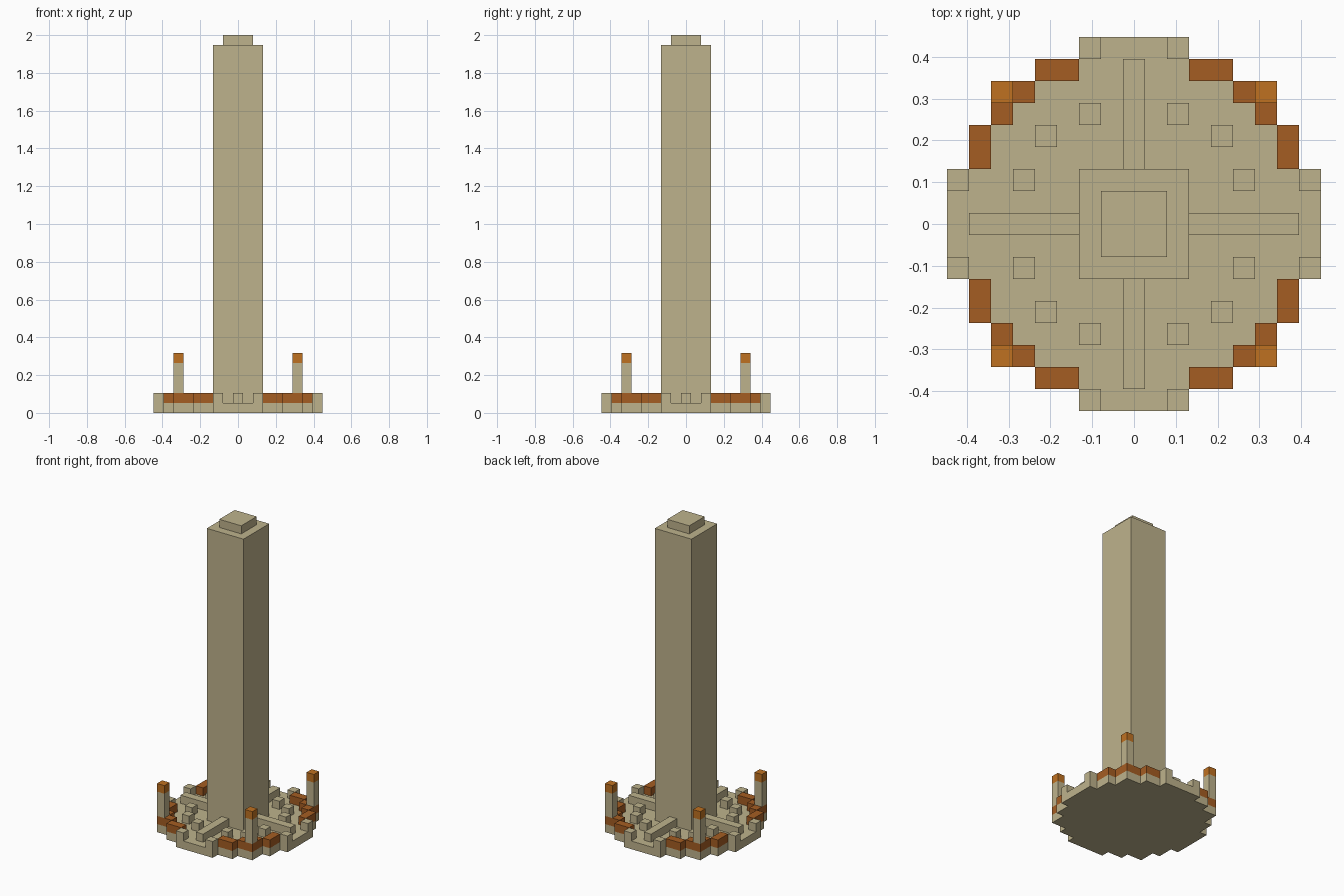
import bpy
import bmesh

U = 2 / 38  # one block
cube = bpy.data.objects.get("Cube")
if cube:
    bpy.data.objects.remove(cube)


def material(name, srgb):
    col = [((c + 0.055) / 1.055) ** 2.4 for c in srgb] + [1.0]
    m = bpy.data.materials.new(name)
    m.use_nodes = True
    m.diffuse_color = col
    m.node_tree.nodes["Principled BSDF"].inputs["Base Color"].default_value = col
    return m


SAND = material("sandstone", (0.745, 0.70, 0.55))
CLAY = material("brown clay", (0.645, 0.365, 0.135))
ORANGE = material("orange cap", (0.75, 0.445, 0.13))


def quarter_turn(x, y, n):
    for _ in range(n):
        x, y = -y, x
    return x, y


def prism(name, outline, z0, z1, mat):
    """Extrude an outline given in blocks between two heights in blocks."""
    bm = bmesh.new()
    face = bm.faces.new([bm.verts.new((x * U, y * U, z0 * U)) for x, y in outline])
    new = bmesh.ops.extrude_face_region(bm, geom=[face])["geom"]
    top = [v for v in new if isinstance(v, bmesh.types.BMVert)]
    bmesh.ops.translate(bm, verts=top, vec=(0, 0, (z1 - z0) * U))
    bmesh.ops.recalc_face_normals(bm, faces=bm.faces)
    mesh = bpy.data.meshes.new(name)
    bm.to_mesh(mesh)
    bm.free()
    mesh.materials.append(mat)
    obj = bpy.data.objects.new(name, mesh)
    bpy.context.scene.collection.objects.link(obj)
    return obj


def block(x0, x1, y0, y1):
    return [(x0, y0), (x1, y0), (x1, y1), (x0, y1)]


def around(name, outline, z0, z1, mat):
    """Repeat a prism in all four quarters."""
    for n in range(4):
        prism(f"{name}_{n + 1}", [quarter_turn(x, y, n) for x, y in outline], z0, z1, mat)


# Stepped round base
steps = [(8.5, 2.5), (7.5, 2.5), (7.5, 4.5), (6.5, 4.5), (6.5, 6.5),
         (4.5, 6.5), (4.5, 7.5), (2.5, 7.5), (2.5, 8.5)]
prism("base", [quarter_turn(x, y, n) for n in range(4) for x, y in steps], 0, 1, SAND)

# Central tower and its cap
prism("tower", block(-2.5, 2.5, -2.5, 2.5), 1, 37, SAND)
prism("tower_cap", block(-1.5, 1.5, -1.5, 1.5), 37, 38, SAND)

# Low walls radiating from the tower
around("radial_wall", block(2.5, 7.5, -0.5, 0.5), 1, 2, SAND)

# Gate posts at both ends of each open side
around("gate_post_left", block(7.5, 8.5, 1.5, 2.5), 1, 2, SAND)
around("gate_post_right", block(7.5, 8.5, -2.5, -1.5), 1, 2, SAND)

# Clay rim between the gates
around("rim_side", block(6.5, 7.5, 2.5, 4.5), 1, 2, CLAY)
around("rim_corner", [(5.5, 4.5), (6.5, 4.5), (6.5, 6.5), (4.5, 6.5), (4.5, 5.5), (5.5, 5.5)],
       1, 2, CLAY)
around("rim_end", block(2.5, 4.5, 6.5, 7.5), 1, 2, CLAY)

# Corner pillars with orange tops
around("corner_pillar", block(5.5, 6.5, 5.5, 6.5), 2, 5, SAND)
around("pillar_top", block(5.5, 6.5, 5.5, 6.5), 5, 6, ORANGE)

# Ring of small blocks in the courtyard
for i, (x, y) in enumerate([(5, 2), (4, 4), (2, 5)]):
    around(f"courtyard_block_{'abc'[i]}", block(x - 0.5, x + 0.5, y - 0.5, y + 0.5), 1, 2, SAND)
